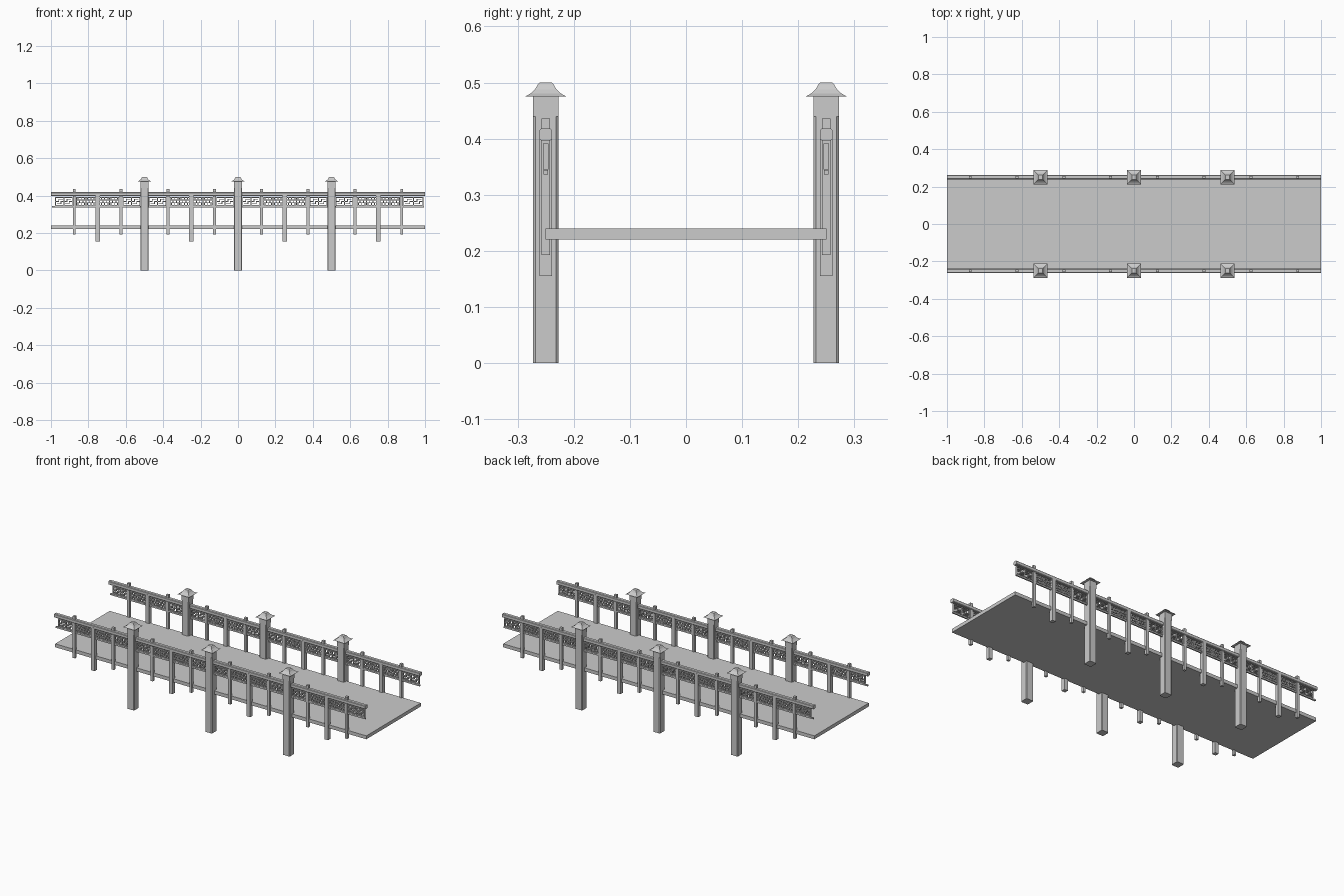
import bpy, bmesh
from mathutils import Matrix, Vector

if "Cube" in bpy.data.objects:
    bpy.data.objects.remove(bpy.data.objects["Cube"])

Y = -0.25  # centre line of the front railing


def finish(bm, name, mirror=True):
    bmesh.ops.recalc_face_normals(bm, faces=bm.faces)
    me = bpy.data.meshes.new(name)
    bm.to_mesh(me)
    bm.free()
    ob = bpy.data.objects.new(name, me)
    bpy.context.collection.objects.link(ob)
    if mirror:
        m = ob.modifiers.new("other_side", 'MIRROR')
        m.use_axis = (False, True, False)
        m.use_clip = m.use_mirror_merge = False
    return ob


def box(bm, x0, x1, y0, y1, z0, z1, chamfer=0, axis=2):
    size = Vector((x1 - x0, y1 - y0, z1 - z0))
    mat = Matrix.Translation(((x0 + x1) / 2, (y0 + y1) / 2, (z0 + z1) / 2)) @ Matrix.Diagonal((*size, 1))
    vs = bmesh.ops.create_cube(bm, size=1, matrix=mat)["verts"]
    if chamfer:
        edges = {e for v in vs for e in v.link_edges}
        along = [e for e in edges
                 if abs((e.verts[0].co - e.verts[1].co)[axis]) > 1e-4]
        bmesh.ops.bevel(bm, geom=along, offset=chamfer, segments=1, affect='EDGES')


def upright(bm, x, r, z0, z1, chamfer=0):
    box(bm, x - r, x + r, Y - r, Y + r, z0, z1, chamfer)


# Deck
bm = bmesh.new()
box(bm, -1, 1, -0.25, 0.25, 0.22, 0.24)
finish(bm, "deck", mirror=False)

# Main posts with chamfered shafts and square necks
bm = bmesh.new()
for x in (-0.5, 0, 0.5):
    upright(bm, x, 0.0225, 0, 0.44, 0.004)
    upright(bm, x, 0.0225, 0.44, 0.476)
finish(bm, "main_posts")

# Flared pagoda-like post caps
bm = bmesh.new()
profile = [(0.0375, 0.475), (0.027, 0.4805), (0.019, 0.488), (0.0145, 0.496), (0.011, 0.5)]
for x in (-0.5, 0, 0.5):
    rings = [[bm.verts.new((x + sx * r, Y + sy * r, z))
              for sx, sy in ((-1, -1), (1, -1), (1, 1), (-1, 1))] for r, z in profile]
    bm.faces.new(rings[0][::-1])
    bm.faces.new(rings[-1])
    for a, b in zip(rings, rings[1:]):
        for i in range(4):
            j = (i + 1) % 4
            bm.faces.new((a[i], a[j], b[j], b[i]))
finish(bm, "post_caps")

# Balusters: broad ones stop at the handrail, slim ones poke through it
bm = bmesh.new()
for i in range(4):
    upright(bm, -0.75 + 0.5 * i, 0.0115, 0.155, 0.405)
finish(bm, "broad_balusters")
bm = bmesh.new()
for i in range(8):
    upright(bm, -0.875 + 0.25 * i, 0.0075, 0.193, 0.436)
finish(bm, "slim_balusters")

# Handrail and lower rail
bm = bmesh.new()
box(bm, -1, 1, Y - 0.011, Y + 0.011, 0.397, 0.418, 0.003, axis=0)
finish(bm, "handrail")
bm = bmesh.new()
box(bm, -0.995, 0.995, Y - 0.004, Y + 0.004, 0.336, 0.344)
finish(bm, "lower_rail")

# Fretwork strokes on a small grid: (column 0, column 1, row 0, row 1)
KEY = [(0, 8, 0, 0), (0, 8, 6, 6), (0, 0, 0, 6), (8, 8, 0, 6), (0, 3, 3, 3),
       (5, 8, 3, 3), (3, 3, 3, 4.7), (5, 5, 1.3, 3), (3, 6.5, 4.7, 4.7), (1.5, 5, 1.3, 1.3)]
LATTICE = [(0, 8, 0, 0), (0, 8, 6, 6), (0, 8, 2, 2), (0, 8, 4, 4), (0, 0, 0, 6), (8, 8, 0, 6),
           (1.3, 1.3, 0, 2), (4, 4, 0, 2), (6.7, 6.7, 0, 2), (2.6, 2.6, 2, 4), (5.4, 5.4, 2, 4),
           (1.3, 1.3, 4, 6), (4, 4, 4, 6), (6.7, 6.7, 4, 6)]


def fret(bm, x, w, pattern):
    t, zb, zh = 0.0022, 0.3475, 0.042
    for c0, c1, r0, r1 in pattern:
        box(bm, x + c0 * w / 8 - t, x + c1 * w / 8 + t, Y - 0.005, Y + 0.005,
            zb + r0 * zh / 6 - t, zb + r1 * zh / 6 + t)


# Key panels beside the posts, lattice panels beside the broad balusters
bm = bmesh.new()
for i in range(16):
    x = -1 + 0.125 * i
    pattern = LATTICE if i % 4 in (1, 2) else KEY
    left = x + (0.025 if i % 4 == 0 else 0.011)
    right = x + 0.125 - (0.025 if i % 4 == 3 and i < 15 else 0.011)
    half = (right - left) / 2
    for k in range(2):
        fret(bm, left + k * half, half, pattern)
finish(bm, "fretwork")
